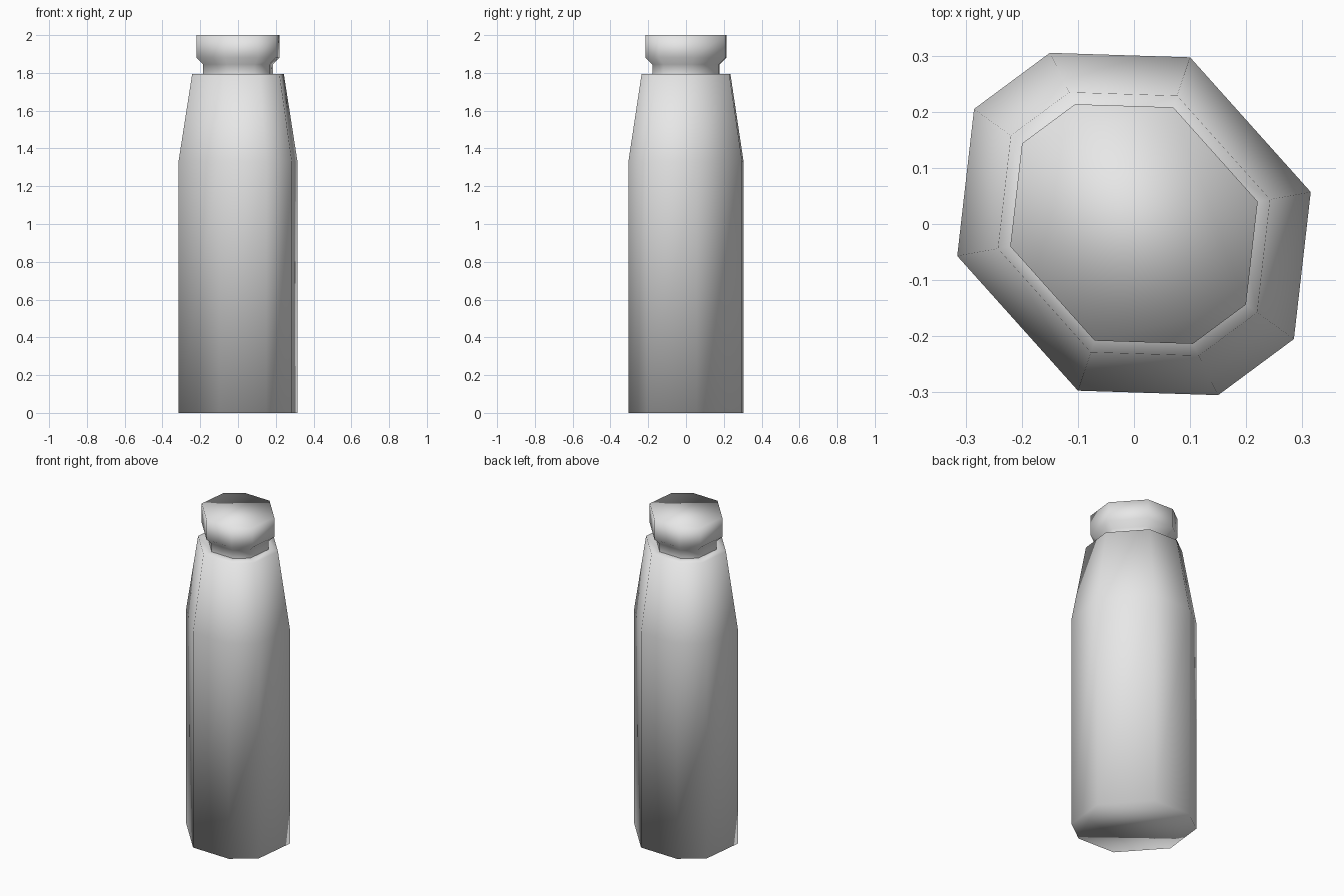
import bpy, bmesh

if "Cube" in bpy.data.objects:
    bpy.data.objects.remove(bpy.data.objects["Cube"])

# Half of the irregular octagon; the other half is its point reflection
HALF = [(0.315, 0.057), (0.10, 0.297), (-0.15, 0.305), (-0.285, 0.205)]
OUTLINE = HALF + [(-x, -y) for x, y in HALF]

grey = bpy.data.materials.new("light_grey")
grey.diffuse_color = (0.8, 0.8, 0.8, 1)
grey.use_nodes = True
grey.node_tree.nodes["Principled BSDF"].inputs["Base Color"].default_value = grey.diffuse_color


def loft(name, profile, cap_bottom=False, cap_top=False):
    """Stack scaled outlines (scale, z) into a smooth shell."""
    bm = bmesh.new()
    rings = [[bm.verts.new((x * s, y * s, z)) for x, y in OUTLINE] for s, z in profile]
    n = len(OUTLINE)
    for a, b in zip(rings, rings[1:]):
        for i in range(n):
            j = (i + 1) % n
            bm.faces.new((a[i], a[j], b[j], b[i]))
    if cap_bottom:
        bm.faces.new(rings[0][::-1])
    if cap_top:
        bm.faces.new(rings[-1])
    for f in bm.faces:
        f.smooth = True
    mesh = bpy.data.meshes.new(name)
    bm.to_mesh(mesh)
    bm.free()
    mesh.materials.append(grey)
    obj = bpy.data.objects.new(name, mesh)
    bpy.context.collection.objects.link(obj)
    return obj


# Straight body, tapered shoulder and flat ledge
loft("bottle_body", [(1, 0), (1, 1.33), (0.77, 1.795), (0.585, 1.795)], cap_bottom=True)

# Narrow neck flaring into the flat-topped cap
loft("neck_and_cap", [(0.585, 1.795), (0.585, 1.845), (0.70, 1.88), (0.70, 2.0)], cap_top=True)
